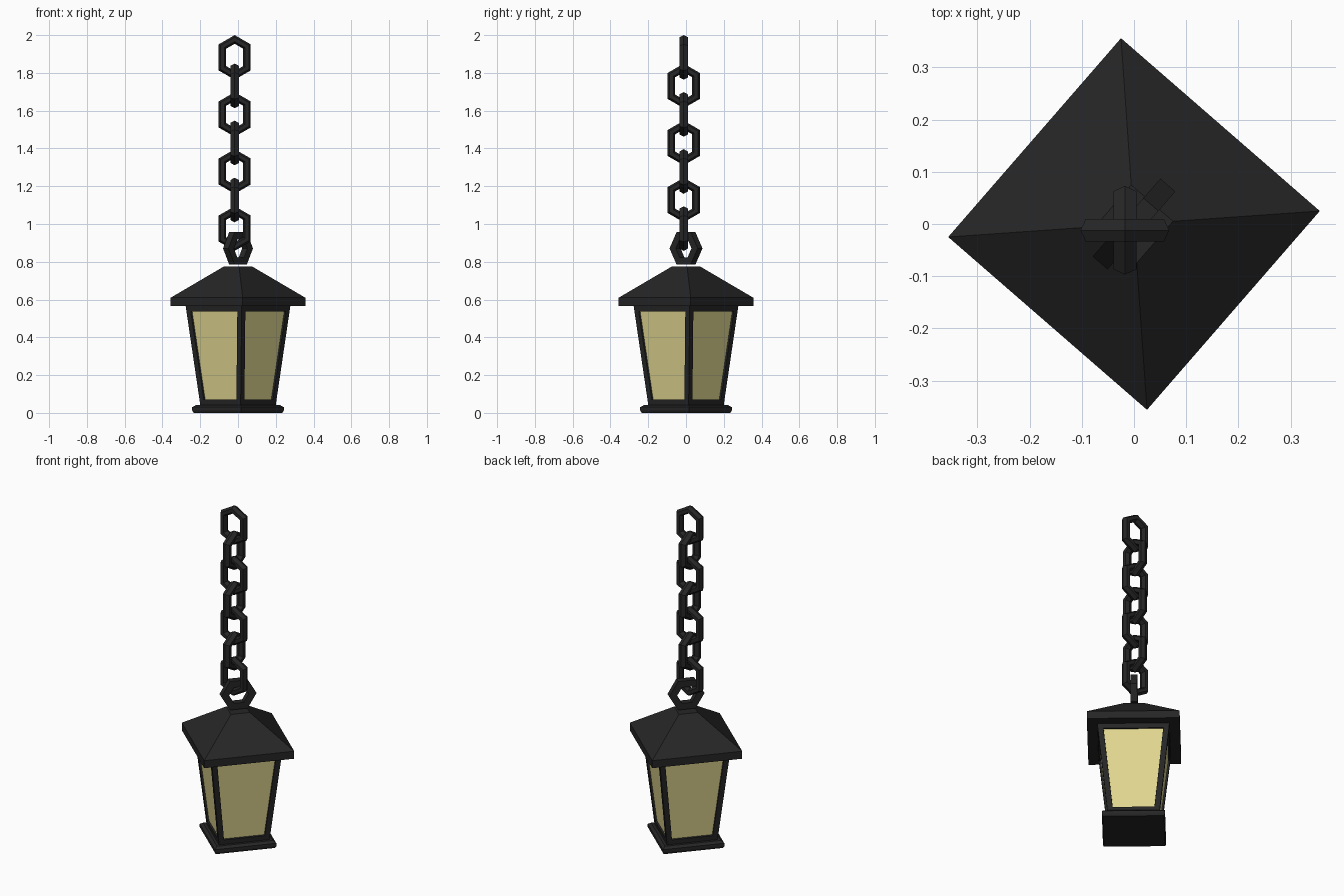
import bpy, bmesh
from math import cos, sin, radians, pi
from mathutils import Matrix, Vector

if "Cube" in bpy.data.objects:
    bpy.data.objects.remove(bpy.data.objects["Cube"])


def material(name, color):
    m = bpy.data.materials.new(name)
    m.diffuse_color = (*color, 1)
    m.use_nodes = True
    m.node_tree.nodes["Principled BSDF"].inputs["Base Color"].default_value = m.diffuse_color
    return m


IRON = material("black_iron", (0.019, 0.019, 0.019))
GLASS = material("warm_glass", (0.74, 0.67, 0.28))
TURN = radians(4)  # the lantern hangs slightly twisted


def finish(bm, name, mats=(IRON,)):
    bmesh.ops.recalc_face_normals(bm, faces=bm.faces[:])
    me = bpy.data.meshes.new(name)
    bm.to_mesh(me)
    bm.free()
    for m in mats:
        me.materials.append(m)
    ob = bpy.data.objects.new(name, me)
    bpy.context.collection.objects.link(ob)
    return ob


def square_loft(profile):
    """Four-sided solid from (corner radius, height) pairs."""
    bm = bmesh.new()
    rings = [[bm.verts.new((r * cos(TURN + k * pi / 2), r * sin(TURN + k * pi / 2), z))
              for k in range(4)] for r, z in profile]
    for a, b in zip(rings, rings[1:]):
        for k in range(4):
            n = (k + 1) % 4
            bm.faces.new((a[k], a[n], b[n], b[k]))
    bm.faces.new(rings[0][::-1])
    bm.faces.new(rings[-1])
    return bm


def hex_ring(name, radius, section, start, stretch, center, turn):
    """Upright six-sided ring; section holds (radial, thickness) offsets."""
    bm = bmesh.new()
    mat = Matrix.Translation(center) @ Matrix.Rotation(turn, 4, 'Z')
    loops = []
    for k in range(6):
        a = start + k * pi / 3
        shift = stretch if sin(a) > 0.01 else -stretch
        loops.append([bm.verts.new(mat @ Vector(((radius + r) * cos(a), t,
                                                 (radius + r) * sin(a) + shift)))
                      for r, t in section])
    m = len(section)
    for k in range(6):
        a, b = loops[k], loops[(k + 1) % 6]
        for j in range(m):
            n = (j + 1) % m
            bm.faces.new((a[j], a[n], b[n], b[j]))
    return finish(bm, name)


# Base plate and roof
finish(square_loft([(0.235, 0), (0.243, 0.012), (0.243, 0.03), (0.222, 0.042)]), "base_plate")
finish(square_loft([(0.357, 0.565), (0.357, 0.61), (0.075, 0.775)]), "roof")

# Tapered body: frame with recessed glass panes
bm = square_loft([(0.2, 0.04), (0.278, 0.567)])
bmesh.ops.recalc_face_normals(bm, faces=bm.faces[:])
panes = [f for f in bm.faces if abs(f.normal.z) < 0.5]
bmesh.ops.inset_individual(bm, faces=panes, thickness=0.03, use_even_offset=True)
bmesh.ops.inset_individual(bm, faces=panes, thickness=0.001, depth=-0.01, use_even_offset=True)
for f in panes:
    f.material_index = 1
finish(bm, "lantern_body", (IRON, GLASS))

# Hanging loop on the roof, square bar
bar = [(0.022, -0.019), (0.022, 0.019), (-0.022, 0.019), (-0.022, -0.019)]
hex_ring("hanging_loop", 0.077, bar, 0, 0, (0, 0, 0.871), radians(49))

# Chain of alternating links, six-sided bar
wire = [(0.023 * cos(k * pi / 3), 0.0254 * sin(k * pi / 3)) for k in range(6)]
for i in range(7):
    hex_ring(f"chain_link_{i + 1}", 0.075, wire, pi / 2, 0.02,
             (-0.0175, -0.012, 1.882 - 0.151 * i), (i % 2) * pi / 2)
